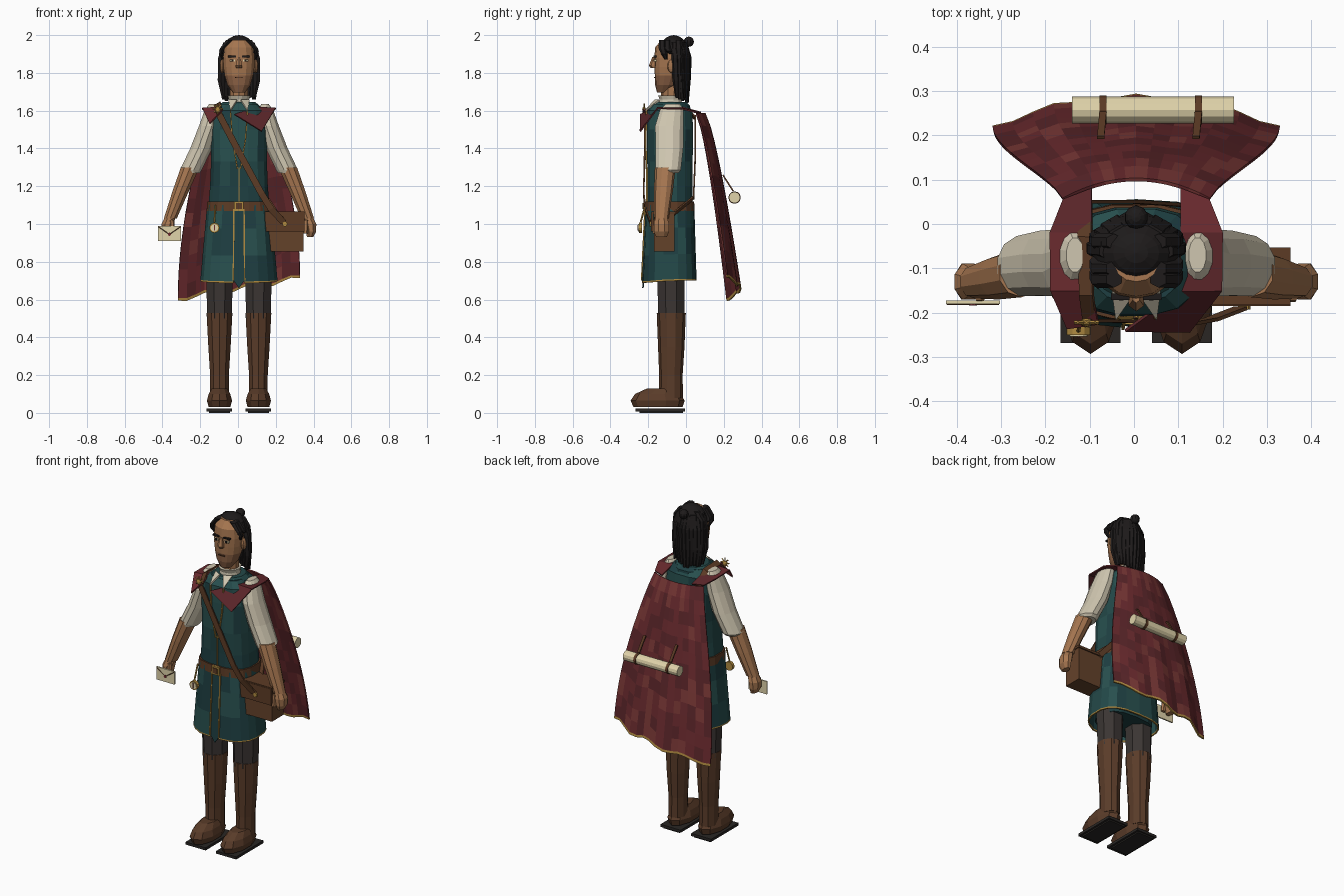
import bpy, bmesh, math, random
from mathutils import Vector, Matrix

if "Cube" in bpy.data.objects:
    bpy.data.objects.remove(bpy.data.objects["Cube"])

random.seed(4)
CX = 0.005  # body midline


def mat(name, hexcol):
    m = bpy.data.materials.new(name)
    rgb = [int(hexcol[i:i + 2], 16) / 255 for i in (0, 2, 4)]
    m.diffuse_color = [((c + 0.055) / 1.055) ** 2.4 for c in rgb] + [1]
    m.use_nodes = True
    m.node_tree.nodes["Principled BSDF"].inputs["Base Color"].default_value = m.diffuse_color
    return m


SKIN, BEARD = mat("skin", "A67650"), mat("stubble", "8A6044")
TEAL = [mat("teal_a", "234848"), mat("teal_b", "28504F"), mat("teal_c", "1E3F42")]
RED = [mat("red_a", "6A2A2E"), mat("red_b", "5A2529"), mat("red_c", "7A3836")]
SLEEVE, CREAM = mat("linen", "CFC6B0"), mat("parchment", "E0D3AA")
GOLD, LEATHER = mat("gold", "B08A40"), mat("leather", "5C3B25")
BAG, BOOT = mat("bag_leather", "64422A"), mat("boot_leather", "5A3C29")
TROUSER, BLACK, SOLE = mat("trouser", "3B3533"), mat("hair", "1E1B1B"), mat("sole", "292624")


def finish(name, bm, mats, choose=None, thick=0):
    """Turn a bmesh into a flat shaded object, materials picked per face."""
    mats = mats if isinstance(mats, list) else [mats]
    bmesh.ops.recalc_face_normals(bm, faces=bm.faces)
    for f in bm.faces:
        f.material_index = choose(f) if choose else random.randrange(len(mats))
    me = bpy.data.meshes.new(name)
    bm.to_mesh(me)
    bm.free()
    for m in mats:
        me.materials.append(m)
    ob = bpy.data.objects.new(name, me)
    ob.location.x = CX
    bpy.context.collection.objects.link(ob)
    if thick:
        mod = ob.modifiers.new("thickness", 'SOLIDIFY')
        mod.thickness, mod.offset = thick, 0
    return ob


def sup(a, e):
    c, s = math.cos(a), math.sin(a)
    return math.copysign(abs(c) ** (2 / e), c), math.copysign(abs(s) ** (2 / e), s)


def loft(name, rings, mats, n=10, e=2.0, choose=None):
    """Rings are (x, y, z, rx, ry), joined and capped."""
    bm, rows = bmesh.new(), []
    for x, y, z, rx, ry in rings:
        pts = [sup(2 * math.pi * (i + .5) / n, e) for i in range(n)]
        rows.append([bm.verts.new((x + rx * c, y + ry * s, z)) for c, s in pts])
    for a, b in zip(rows, rows[1:]):
        for i in range(n):
            bm.faces.new((a[i], a[(i + 1) % n], b[(i + 1) % n], b[i]))
    bm.faces.new(rows[0])
    bm.faces.new(rows[-1])
    return finish(name, bm, mats, choose)


def grid(name, f, us, vs, mats, choose=None, thick=.008):
    bm = bmesh.new()
    rows = [[bm.verts.new(f(u, v)) for u in us] for v in vs]
    for a, b in zip(rows, rows[1:]):
        for i in range(len(us) - 1):
            bm.faces.new((a[i], a[i + 1], b[i + 1], b[i]))
    return finish(name, bm, mats, choose, thick)


def box(name, c, s, m):
    bm = bmesh.new()
    bmesh.ops.create_cube(bm, size=1, matrix=Matrix.Translation(c) @ Matrix.Diagonal((*s, 1)))
    return finish(name, bm, m)


def ball(name, c, r, m, keep=None, u=10, v=8):
    bm = bmesh.new()
    bmesh.ops.create_uvsphere(bm, u_segments=u, v_segments=v, radius=1,
                              matrix=Matrix.Translation(c) @ Matrix.Diagonal((*r, 1)))
    if keep:
        drop = [f for f in bm.faces if not keep(f.calc_center_median())]
        bmesh.ops.delete(bm, geom=drop, context='FACES')
    return finish(name, bm, m)


def rod(name, p, q, r, m, n=10):
    p, q = Vector(p), Vector(q)
    bm = bmesh.new()
    rot = (q - p).to_track_quat('Z', 'Y').to_matrix().to_4x4()
    bmesh.ops.create_cone(bm, cap_ends=True, segments=n, radius1=r, radius2=r, depth=(q - p).length,
                          matrix=Matrix.Translation((p + q) / 2) @ rot)
    return finish(name, bm, m)


def ribbon(name, pts, width, m, thick=.008):
    """Flat band along points, widened along the given vector."""
    w = Vector(width) / 2
    return grid(name, lambda u, v: Vector(pts[u]) + w * v, range(len(pts)), (-1, 1), m, thick=thick)


def poly(name, pts, m, thick=.008):
    bm = bmesh.new()
    bm.faces.new([bm.verts.new(p) for p in pts])
    return finish(name, bm, m, thick=thick)


# Legs, boots, sleeves, arms, hands, ears and eyes on both sides
for s, side in ((-1, "left"), (1, "right")):
    lx = .103 * s
    loft(side + "_trouser_leg", [(lx, -.078, .5, .07, .074), (lx, -.08, .78, .078, .08)], TROUSER, 8)
    loft(side + "_boot_shaft", [(lx, -.08, .08, .052, .064), (lx, -.08, .2, .052, .062),
                                (lx, -.078, .35, .062, .07), (lx, -.078, .53, .072, .077)], BOOT, 10)
    loft(side + "_boot_foot", [(lx, -.148, .03, .06, .13), (lx, -.15, .065, .07, .143),
                               (lx, -.15, .1, .06, .12), (lx, -.125, .13, .042, .08)], BOOT, 10)
    box(side + "_boot_sole", (lx, -.137, .016), (.135, .262, .016), SOLE)
    box(side + "_boot_heel", (lx, -.13, .006), (.11, .23, .012), SOLE)
    loft(side + "_sleeve", [(.138 * s, -.07, 1.635, .02, .04), (.14 * s, -.075, 1.605, .042, .065),
                            (.158 * s, -.088, 1.52, .055, .078), (.2 * s, -.088, 1.4, .06, .076),
                            (.255 * s, -.095, 1.285, .06, .07), (.255 * s, -.1, 1.27, .05, .06)], SLEEVE, 12)
    loft(side + "_forearm", [(.258 * s, -.11, 1.3, .052, .055), (.31 * s, -.12, 1.17, .045, .05),
                             (.363 * s, -.13, 1.03, .036, .038)], SKIN, 10)
    loft(side + "_hand", [(.362 * s, -.13, 1.04, .03, .032), (.378 * s, -.13, 1.0, .034, .044),
                          (.383 * s, -.13, .96, .028, .044), (.376 * s, -.13, .93, .018, .03)], SKIN, 8)
    rod(side + "_thumb", (.355 * s, -.16, 1.02), (.352 * s, -.165, .95), .013, SKIN, 6)
    ball(side + "_ear", (.088 * s, -.075, 1.835), (.014, .024, .036), SKIN)
    box(side + "_eye", (.034 * s, -.163, 1.865), (.026, .012, .011), CREAM)
    box(side + "_pupil", (.034 * s, -.168, 1.865), (.01, .008, .012), BLACK)
    box(side + "_eyebrow", (.036 * s, -.164, 1.887), (.042, .014, .009), BLACK)
    poly(side + "_collar_tip", [(.01 * s, -.165, 1.655), (.055 * s, -.14, 1.655), (.045 * s, -.215, 1.6)], SLEEVE)
    ribbon(side + "_lapel_seam", [(.045 * s, -.209, 1.6), (.035 * s, -.213, 1.45), (.008 * s, -.21, 1.29)],
           (.007, 0, 0), GOLD)

# Head and neck
loft("neck", [(0, -.08, 1.6, .05, .052), (0, -.08, 1.78, .05, .052)], SKIN, 10)
loft("head", [(0, -.118, 1.695, .033, .035), (0, -.105, 1.735, .062, .058), (0, -.095, 1.785, .077, .07),
              (0, -.09, 1.83, .084, .077), (0, -.088, 1.88, .086, .08), (0, -.085, 1.935, .08, .078),
              (0, -.08, 1.975, .05, .05)], [SKIN, BEARD], 14, 2.2,
     lambda f: int(f.calc_center_median().z < 1.8 and f.calc_center_median().y < -.07))
loft("nose", [(0, -.165, 1.825, .018, .02), (0, -.172, 1.838, .02, .025), (0, -.165, 1.885, .009, .013)], SKIN, 6)
box("mouth", (0, -.166, 1.775), (.04, .008, .006), LEATHER)

# Hair cap, bun, back locks and side tresses
ball("hair_cap", (0, -.065, 1.872), (.104, .09, .128), BLACK,
     lambda c: c.y > -.045 or c.z > 1.92, 16, 12)
ball("hair_bun", (0, .015, 1.965), (.027, .027, .027), BLACK)
for i in range(13):
    a = math.radians(8 + 164 * i / 12)
    c, sn = math.cos(a), math.sin(a)
    end = 1.64 + .03 * abs(c) + random.uniform(-.02, .01)
    loft("hair_lock", [(.07 * c, -.07 + .06 * sn, 1.96, .016, .016), (.094 * c, -.068 + .078 * sn, 1.88, .02, .02),
                       (.096 * c, -.062 + .068 * sn, 1.76, .02, .019),
                       (.082 * c, -.055 + .06 * sn, end, .009, .009)], BLACK, 6)
for s in (-1, 1):
    for k, y in enumerate((-.125, -.1, -.04)):
        low = (1.87, 1.9, 1.66)[k]
        loft("hair_tress", [(.05 * s, y, 1.975, .02, .018), (.088 * s, y, 1.93, .014, .02),
                            (.096 * s, y + .01, (1.93 + low) / 2, .011, .017),
                            (.085 * s, y + .02, low, .006, .008)], BLACK, 6)

# Tunic body, collars and skirt with open front
loft("tunic_body", [(0, -.085, 1.08, .165, .122), (0, -.085, 1.2, .155, .12), (0, -.085, 1.33, .15, .122),
                    (0, -.085, 1.5, .153, .124), (0, -.085, 1.6, .14, .12), (0, -.085, 1.635, .1, .09)],
     TEAL, 16, 2.8)
loft("tunic_collar", [(0, -.08, 1.59, .125, .11), (0, -.08, 1.625, .115, .105), (0, -.08, 1.645, .09, .085)], TEAL, 12)
loft("shirt_collar", [(0, -.082, 1.62, .062, .065), (0, -.082, 1.66, .056, .06), (0, -.084, 1.68, .062, .066)], SLEEVE, 12)


def skirt(u, v):
    a = math.radians(-90 + 3.5 + u * 353)
    x, y = sup(a, 2.8)
    return ((.166 + .036 * v) * x, -.085 + (.125 + .012 * v) * y - .008 * v * (y < -.9),
            1.1 - .4 * v - .012 * v * max(0, -y))


SK_V = (0, .3, .65, .98, 1)
grid("tunic_skirt", skirt, [i / 18 for i in range(19)], SK_V, TEAL + [GOLD],
     lambda f: 3 if f.calc_area() < .001 else random.randrange(3))
loft("inner_skirt", [(0, -.085, .7, .165, .112), (0, -.085, 1.09, .155, .112)], TEAL[2], 14, 2.8)
for x in (-.03, .03):
    ribbon("skirt_edge_trim", [(x * .9, -.217, 1.08), (x, -.235, .7)], (.007, 0, 0), GOLD)
poly("front_tab", [(-.026, -.214, 1.08), (.026, -.214, 1.08), (.028, -.226, .7), (0, -.228, .66), (-.028, -.226, .7)], TEAL[2])
box("tunic_front_seam", (0, -.208, 1.2), (.005, .006, .2), GOLD)

# Belt, buckle and hanging compass
loft("belt", [(0, -.085, 1.07, .173, .132), (0, -.085, 1.12, .17, .13)], LEATHER, 16, 2.8)
box("belt_buckle", (0, -.22, 1.095), (.05, .012, .05), GOLD)
box("belt_buckle_inset", (0, -.224, 1.095), (.032, .012, .032), LEATHER)
rod("compass_chain", (-.125, -.215, 1.1), (-.13, -.24, 1.01), .005, GOLD, 6)
rod("compass_case", (-.13, -.25, .98), (-.13, -.232, .98), .027, GOLD, 12)
rod("compass_face", (-.13, -.253, .98), (-.13, -.245, .98), .02, CREAM, 12)
box("compass_needle", (-.13, -.254, .98), (.005, .004, .03), RED[0])

# Satchel with flap, clasp and shoulder strap
box("satchel_body", (.245, -.115, .955), (.195, .11, .2), BAG)
box("satchel_flap", (.243, -.178, 1.01), (.21, .014, .1), LEATHER)
box("satchel_lid", (.243, -.118, 1.06), (.21, .13, .014), LEATHER)
rod("satchel_clasp", (.243, -.193, 1.0), (.243, -.18, 1.0), .014, GOLD, 8)
ribbon("satchel_strap", [(-.115, .05, 1.56), (-.115, -.03, 1.635), (-.112, -.16, 1.635), (-.105, -.218, 1.58),
                         (0, -.219, 1.38), (.12, -.224, 1.16), (.17, -.215, 1.08), (.235, -.19, 1.01)],
       (.03, 0, .018), LEATHER)
ribbon("satchel_back_strap", [(-.115, .05, 1.57), (0, .05, 1.38), (.14, .04, 1.14), (.2, -.07, 1.05)],
       (.026, 0, .016), LEATHER)


# Patchwork cape with wavy gilded hem
def cape(u, v):
    w = .165 + .158 * math.sin(v * math.pi / 2)
    hem = .655 + .055 * u + .014 * math.sin(9 * u)
    return (u * w, .1 + .183 * v ** .75 - (.045 + .02 * v) * u * u + .007 * v * math.cos(11 * u),
            1.585 + (hem - 1.585) * v)


CAPE_V = [i / 13 * .985 for i in range(14)] + [1]
grid("cape", cape, [i / 7 - 1 for i in range(15)], CAPE_V, RED + [GOLD],
     lambda f: 3 if f.calc_area() < .0012 and f.calc_center_median().z < .8 else random.choice((0, 0, 1, 1, 2)))

# Cape mantle over the shoulders and its front points
for s, side in ((-1, "left"), (1, "right")):
    tip = (-.155, -.235, 1.53) if s < 0 else (.12, -.242, 1.49)
    end = (-.085, -.225, 1.605) if s < 0 else (-.025, -.24, 1.58)
    outer = [(.165 * s, .055, 1.59), (.195 * s, -.02, 1.61), (.193 * s, -.15, 1.612), tip]
    inner = [(.1 * s, .08, 1.59), (.1 * s, -.02, 1.617), (.1 * s, -.15, 1.617), end]
    grid(side + "_mantle", lambda u, v: (inner, outer)[v][u], range(4), (0, 1), RED[:2])

# Star pin on the shoulder
ball("cloak_pin", (-.112, -.222, 1.605), (.016, .01, .016), GOLD, u=8, v=6)
for i in range(4):
    a = i * math.pi / 4
    d = Vector((math.cos(a), 0, math.sin(a))) * .028
    c = Vector((-.112, -.222, 1.61))
    rod("pin_ray", c - d, c + d, .004, GOLD, 4)

# Scroll strapped to the cape
rod("scroll", (-.145, .257, 1.14), (.22, .257, 1.14), .03, CREAM, 12)
for x in (-.075, .14):
    rod("scroll_band", (x - .008, .257, 1.14), (x + .008, .257, 1.14), .033, LEATHER, 12)
    ribbon("scroll_strap", [(x - .005, .195, 1.26), (x, .25, 1.174)], (.016, 0, 0), LEATHER)

# Letter held in the hand
box("letter", (-.368, -.176, .95), (.122, .008, .078), CREAM)
for s in (-1, 1):
    rod("letter_fold", (-.368 + .058 * s, -.181, .985), (-.368, -.181, .945), .002, LEATHER, 4)
rod("letter_seal", (-.368, -.184, .946), (-.368, -.178, .946), .009, RED[0], 8)
